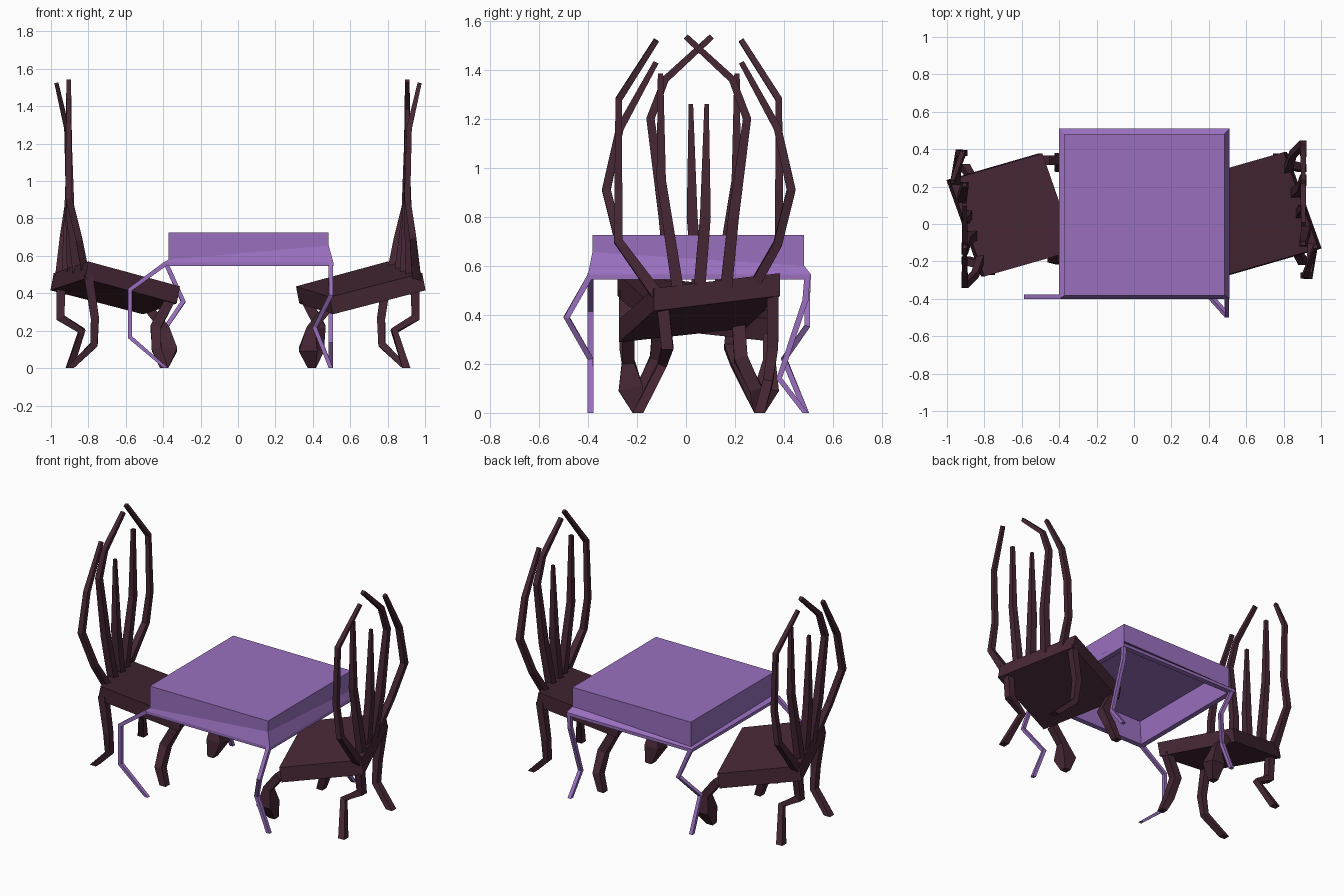
import bpy, bmesh
from mathutils import Vector

def material(name, col):
    m = bpy.data.materials.new(name)
    m.diffuse_color = (*col, 1)
    return m

PURPLE = material("purple_paint", (0.32, 0.16, 0.52))
DARK = material("dark_wood", (0.06, 0.02, 0.035))

def finish(name, bm, mat):
    bmesh.ops.recalc_face_normals(bm, faces=bm.faces)
    me = bpy.data.meshes.new(name)
    bm.to_mesh(me)
    bm.free()
    me.materials.append(mat)
    ob = bpy.data.objects.new(name, me)
    bpy.context.collection.objects.link(ob)
    return ob

def loft(name, rings, mat):
    """Join rings of four corners and cap both ends."""
    bm = bmesh.new()
    vs = [[bm.verts.new(p) for p in r] for r in rings]
    for a, b in zip(vs, vs[1:]):
        for i in range(4):
            j = (i + 1) % 4
            bm.faces.new((a[i], a[j], b[j], b[i]))
    bm.faces.new(vs[0])
    bm.faces.new(vs[-1])
    return finish(name, bm, mat)

def strut(name, path, mat, depth=1.0):
    """Square bar along points (x, y, z, half width)."""
    pts = [Vector(p[:3]) for p in path]
    rings = []
    for i, p in enumerate(pts):
        t = Vector((0, 0, 0))
        if i > 0:
            t += (p - pts[i - 1]).normalized()
        if i < len(pts) - 1:
            t += (pts[i + 1] - p).normalized()
        if i == len(pts) - 1 and p.z < 0.01:
            t = Vector((0, 0, -1))          # feet are cut flat
        u = t.cross(Vector((0, 1, 0))).normalized()
        v = t.cross(u).normalized() * depth
        r = path[i][3]
        rings.append([p + r * (a * u + b * v)
                      for a, b in ((-1, -1), (1, -1), (1, 1), (-1, 1))])
    return loft(name, rings, mat)

# table top: open-bottomed box with an uneven skirt flaring to a rim
def square(lo, hi, zs):
    lx, ly = lo
    hx, hy = hi
    return [(lx, ly, zs[0]), (hx, ly, zs[1]), (hx, hy, zs[2]), (lx, hy, zs[3])]

loft("table_top", [
    square((-0.372, -0.382), (0.485, 0.482), [0.725] * 4),
    square((-0.372, -0.382), (0.485, 0.482), [0.58, 0.655, 0.60, 0.565]),
    square((-0.40, -0.40), (0.51, 0.51), [0.565] * 4),
    square((-0.40, -0.40), (0.51, 0.51), [0.545] * 4),
    square((-0.365, -0.365), (0.475, 0.475), [0.545] * 4),
    square((-0.36, -0.37), (0.473, 0.47), [0.71] * 4)], PURPLE)

# table legs: each bends its own way
table_legs = {
    "front_left": [(-0.385, -0.39, 0.56), (-0.577, -0.39, 0.42),
                   (-0.577, -0.39, 0.165), (-0.385, -0.39, 0)],
    "front_right": [(0.497, -0.39, 0.56), (0.497, -0.487, 0.39),
                    (0.41, -0.39, 0.22), (0.497, -0.39, 0)],
    "back_left": [(-0.385, 0.495, 0.56), (-0.293, 0.495, 0.355),
                  (-0.385, 0.40, 0.22), (-0.385, 0.49, 0)],
    "back_right": [(0.497, 0.495, 0.56), (0.497, 0.487, 0.46),
                   (0.497, 0.38, 0.14), (0.497, 0.487, 0)],
}
for n, pts in table_legs.items():
    strut("table_leg_" + n, [(*p, 0.012) for p in pts], PURPLE)

# chair seat, tilted and twisted toward the table
seat_top = [(-0.80, -0.28, 0.57), (-0.31, -0.14, 0.437),
            (-0.49, 0.378, 0.38), (-0.985, 0.235, 0.508)]
seat_low = [(x - 0.018, y, z - 0.092) for x, y, z in seat_top]

# chair legs: corner of the seat down to a foot
chair_legs = {
    "back_far": [(-0.945, 0.20, 0.45, .024), (-0.95, 0.18, 0.27, .024),
                 (-0.835, 0.20, 0.20, .018), (-0.90, 0.30, 0, .022)],
    "back_near": [(-0.80, -0.25, 0.50, .024), (-0.765, -0.25, 0.265, .022),
                  (-0.77, -0.23, 0.125, .02), (-0.90, -0.195, 0, .022)],
    "front_near": [(-0.36, -0.11, 0.37, .026), (-0.44, -0.12, 0.22, .028),
                   (-0.435, -0.18, 0.10, .026), (-0.395, -0.195, 0, .022)],
    "front_far": [(-0.47, 0.34, 0.31, .025), (-0.39, 0.34, 0.21, .025),
                  (-0.375, 0.33, 0.10, .05), (-0.395, 0.30, 0, .022)],
}

# chair back slats, left to right
slats = {
    "outer_curved": [(-0.82, -0.18, 0.53, .02), (-0.85, -0.27, 0.69, .018),
                     (-0.905, -0.325, 0.91, .018), (-0.905, -0.27, 1.16, .016),
                     (-0.905, -0.122, 1.43, .011)],
    "inner_curved": [(-0.86, -0.06, 0.51, .024), (-0.895, -0.09, 0.80, .022),
                     (-0.905, -0.145, 1.20, .017), (-0.905, -0.085, 1.36, .015),
                     (-0.905, 0.105, 1.535, .012)],
    "middle": [(-0.89, 0.05, 0.50, .024), (-0.90, 0.025, 0.80, .022),
               (-0.905, 0.02, 1.26, .009)],
    "inner_straight": [(-0.92, 0.135, 0.49, .024), (-0.905, 0.205, 0.95, .019),
                       (-0.905, 0.208, 1.385, .011)],
    "outer_straight": [(-0.955, 0.22, 0.48, .024), (-0.935, 0.38, 0.70, .018),
                       (-0.905, 0.38, 0.91, .016), (-0.915, 0.378, 1.28, .014),
                       (-0.97, 0.225, 1.52, .011)],
}

# two chairs facing each other, half a turn apart
def turn(p):
    return (-p[0], 0.104 - p[1], *p[2:])

for side, f in (("left", lambda p: p), ("right", turn)):
    loft(side + "_chair_seat",
         [[f(p) for p in seat_top], [f(p) for p in seat_low]], DARK)
    for n, path in chair_legs.items():
        strut(f"{side}_chair_leg_{n}", [f(p) for p in path], DARK)
    for n, path in slats.items():
        strut(f"{side}_chair_slat_{n}", [f(p) for p in path], DARK)
